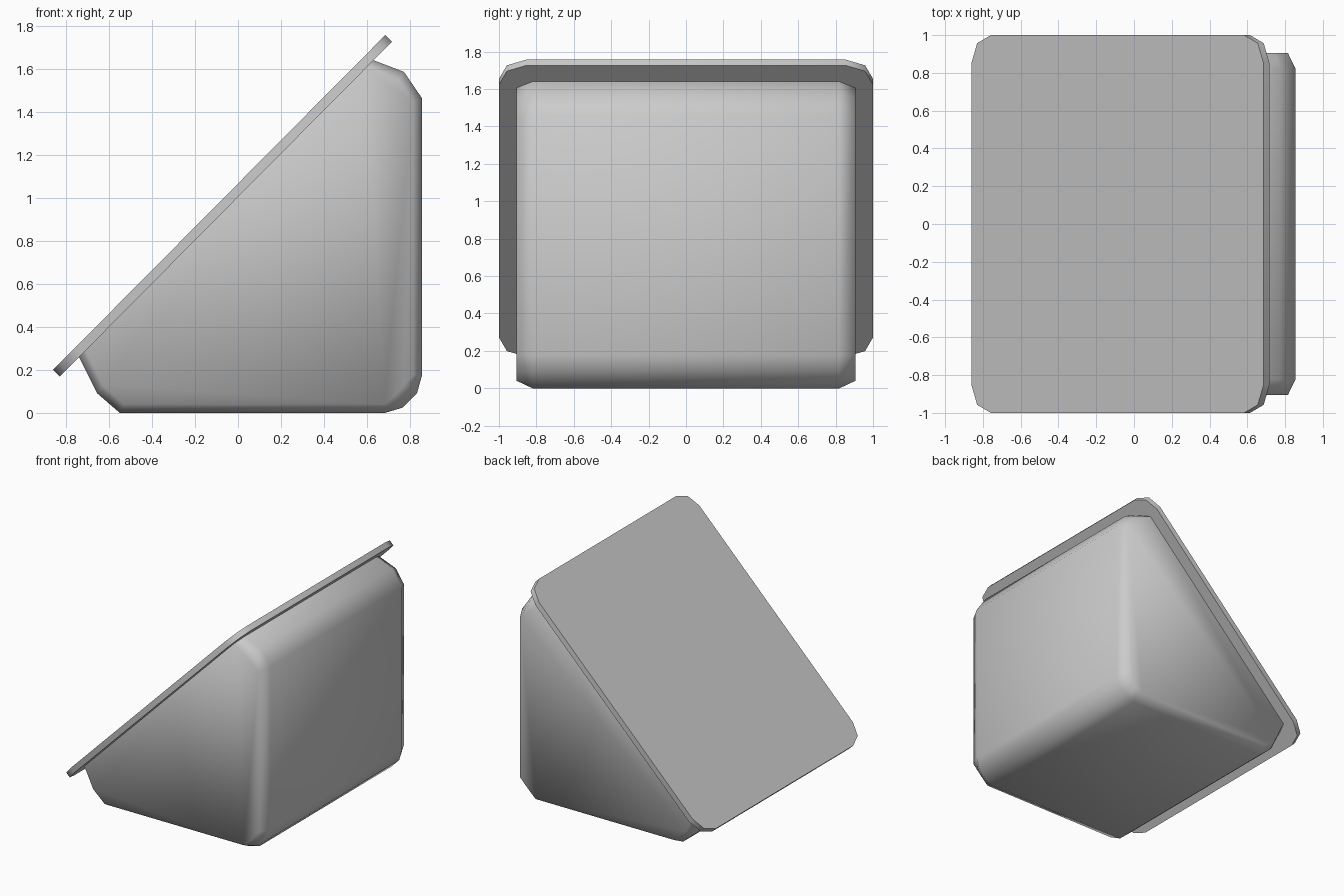
import bpy, bmesh, math
from mathutils import Vector, Matrix

if "Cube" in bpy.data.objects:
    bpy.data.objects.remove(bpy.data.objects["Cube"])


def finish(name, bm, angle):
    bmesh.ops.recalc_face_normals(bm, faces=bm.faces)
    me = bpy.data.meshes.new(name)
    bm.to_mesh(me)
    bm.free()
    ob = bpy.data.objects.new(name, me)
    bpy.context.collection.objects.link(ob)
    bpy.ops.object.select_all(action='DESELECT')
    ob.select_set(True)
    bpy.context.view_layer.objects.active = ob
    bpy.ops.object.shade_smooth_by_angle(angle=math.radians(angle))
    return ob


# Wedge body: x-z profile at full size, and the smaller outline of its side faces
outer = [(-.74, .26), (-.656, .092), (-.55, 0), (.684, 0), (.767, .025),
         (.833, .093), (.856, .175), (.856, 1.463), (.772, 1.586), (.623, 1.643)]
inner = [(-.71, .295), (-.63, .13), (-.53, .04), (.68, .04), (.727, .085),
         (.772, .13), (.815, .175), (.815, 1.445), (.745, 1.55), (.59, 1.61)]
bm = bmesh.new()
rings = [[bm.verts.new((x, y, z)) for x, z in prof]
         for y, prof in ((-.905, inner), (-.82, outer), (.82, outer), (.905, inner))]
n = len(outer)
for a, b in zip(rings, rings[1:]):
    for i in range(n):
        j = (i + 1) % n
        bm.faces.new((a[i], a[j], b[j], b[i]))
bm.faces.new(rings[0])
bm.faces.new(rings[-1])
finish("wedge_body", bm, 65)

# Sloping lid: thin slab with two-segment rounded corners
low, high, thick = Vector((-.86, 0, .2)), Vector((.685, 0, 1.757)), .044
slope = high - low
bm = bmesh.new()
bmesh.ops.create_cube(bm, size=1, matrix=Matrix.Diagonal((slope.length, 2, thick, 1)))
corners = [e for e in bm.edges if abs(e.verts[0].co.z - e.verts[1].co.z) > thick / 2]
bmesh.ops.bevel(bm, geom=corners, offset=.145, segments=2, profile=.5, affect='EDGES')
lid = finish("sloping_lid", bm, 50)
tilt = math.atan2(slope.z, slope.x)
down = Vector((math.sin(tilt), 0, -math.cos(tilt)))
lid.location = (low + high) / 2 + down * thick / 2
lid.rotation_euler = (0, -tilt, 0)
